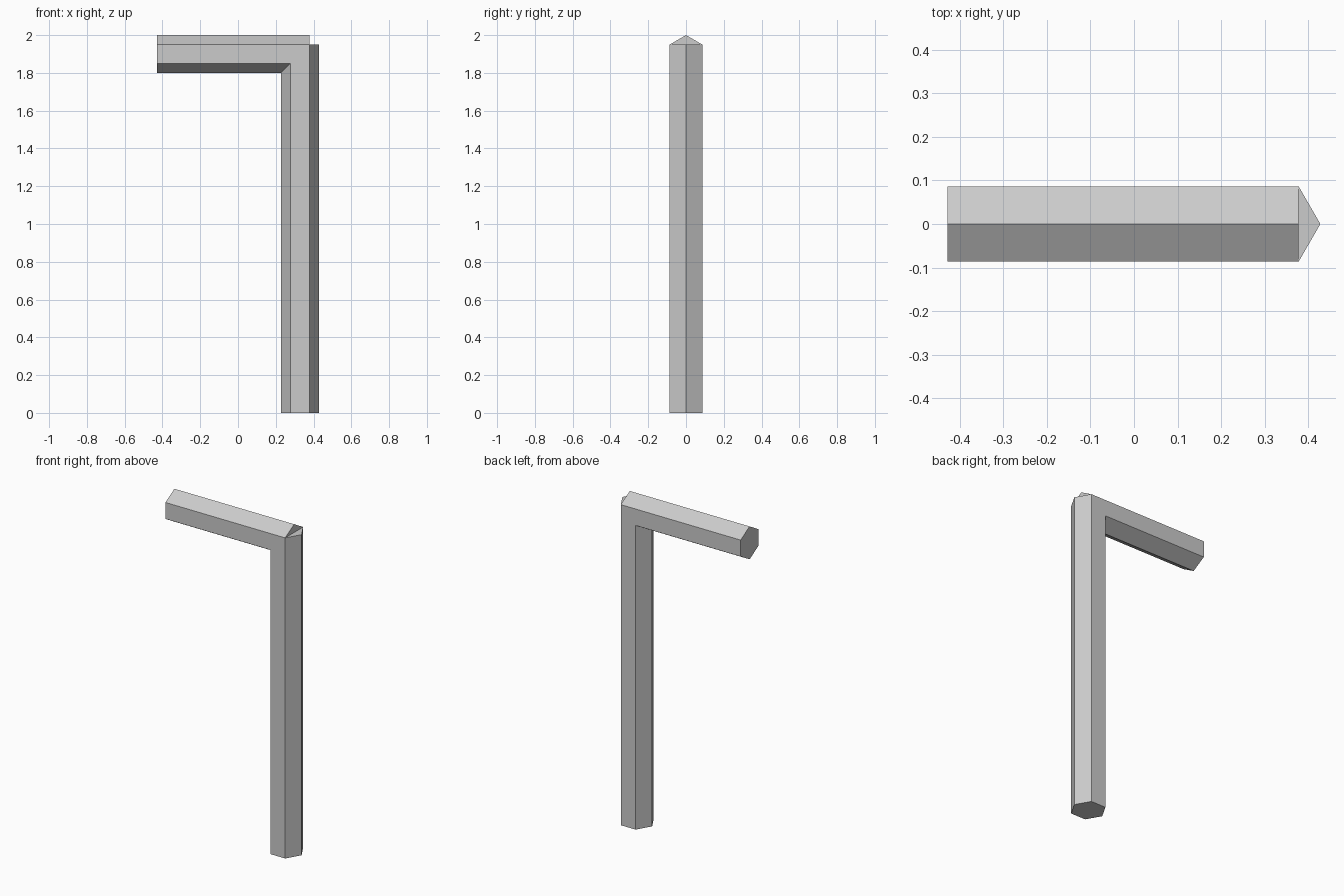
import bpy, bmesh
from math import cos, sin, radians

if "Cube" in bpy.data.objects:
    bpy.data.objects.remove(bpy.data.objects["Cube"])

R = 0.1              # hexagon radius
CX, CZ = 0.328, 1.9  # post axis x, arm axis z
END_X = -0.428       # free end of the arm

bm = bmesh.new()
# hexagonal section: (offset towards outside of the bend, y)
section = [(R * cos(radians(60 * k)), R * sin(radians(60 * k))) for k in range(6)]

# post foot, mitred corner and arm end rings
foot = [bm.verts.new((CX + o, y, 0)) for o, y in section]
tip = [bm.verts.new((END_X, y, CZ + o)) for o, y in section]
mitre = [bm.verts.new((CX + o, y, CZ + o)) for o, y in section[1:]]

# the outer ridge stops short on both sides, leaving a notch at the corner
post_ridge = bm.verts.new((CX + R, 0, CZ + R / 2))
arm_ridge = bm.verts.new((CX + R / 2, 0, CZ + R))
post_top = [post_ridge] + mitre
arm_root = [arm_ridge] + mitre


def bridge(a, b):
    for i in range(6):
        j = (i + 1) % 6
        bm.faces.new((a[i], a[j], b[j], b[i]))


bridge(foot, post_top)
bridge(arm_root, tip)
bm.faces.new(foot)
bm.faces.new(tip)

# notch: flat post top and upright arm gable
for ridge in (post_ridge, arm_ridge):
    bm.faces.new((mitre[0], mitre[4], ridge))

bmesh.ops.recalc_face_normals(bm, faces=bm.faces[:])
mesh = bpy.data.meshes.new("bent_hex_bar")
bm.to_mesh(mesh)
bm.free()
bpy.context.collection.objects.link(bpy.data.objects.new("bent_hex_bar", mesh))
